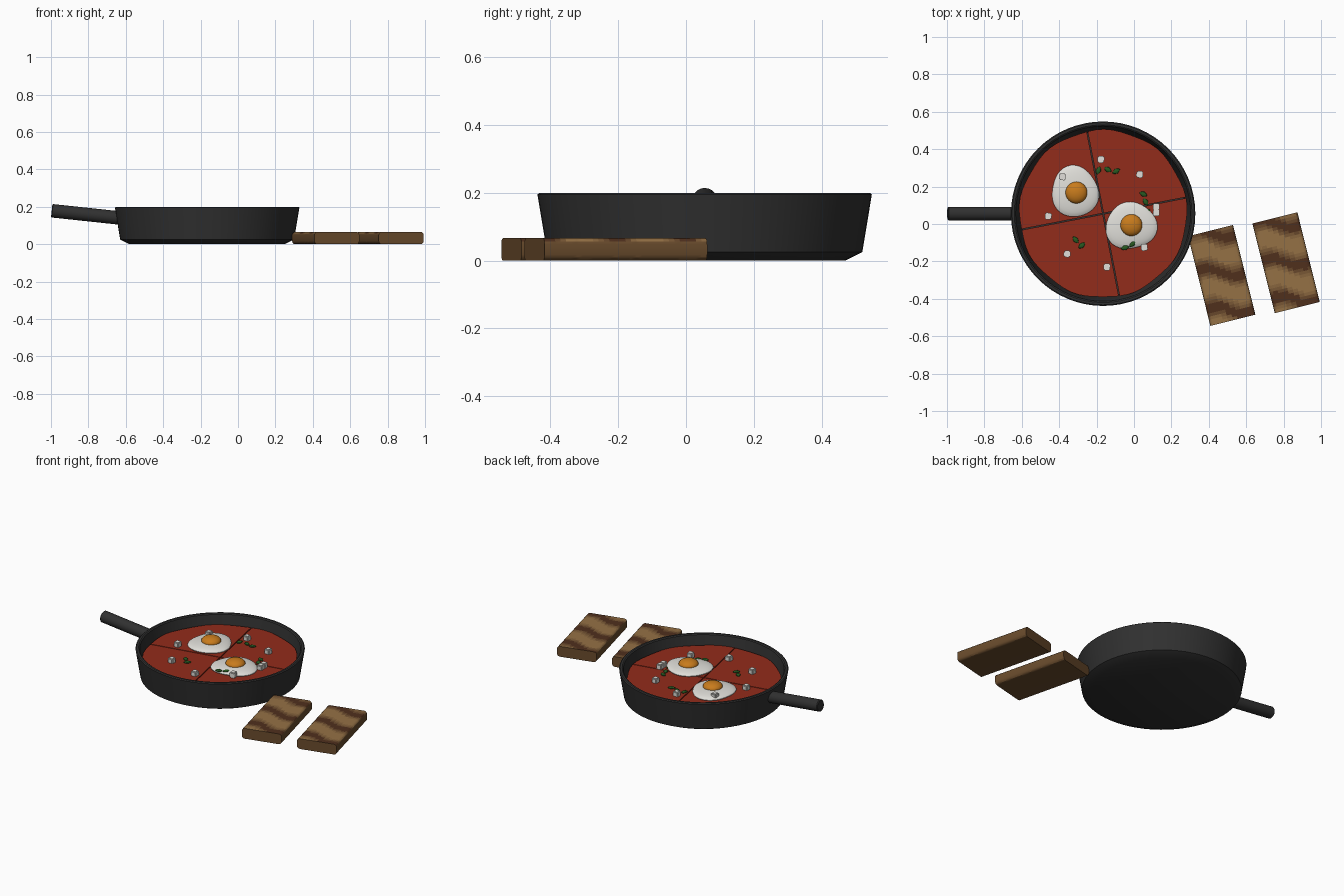
import bpy, bmesh, math, random
from mathutils import Vector, Matrix

if "Cube" in bpy.data.objects:
    bpy.data.objects.remove(bpy.data.objects["Cube"])

random.seed(4)
CX, CY = -0.165, 0.055      # pan centre
SAUCE_Z = 0.137


def mat(name, r, g, b):
    m = bpy.data.materials.new(name)
    m.diffuse_color = (r, g, b, 1)
    m.use_nodes = True
    m.node_tree.nodes["Principled BSDF"].inputs["Base Color"].default_value = m.diffuse_color
    return m


IRON = mat("iron", 0.03, 0.03, 0.03)
SAUCE = mat("sauce", 0.29, 0.025, 0.011)
WHITE = mat("white", 0.75, 0.74, 0.70)
YOLK = mat("yolk", 0.58, 0.20, 0.012)
HERB = mat("herb", 0.02, 0.10, 0.015)
TOAST = [mat("toast_%d" % i, 0.30 - 0.055 * i, 0.165 - 0.034 * i, 0.06 - 0.012 * i) for i in range(5)]
CRUST = mat("crust", 0.14, 0.07, 0.025)


def finish(bm, name, mats, smooth=True):
    bmesh.ops.recalc_face_normals(bm, faces=bm.faces)
    me = bpy.data.meshes.new(name)
    bm.to_mesh(me)
    bm.free()
    ob = bpy.data.objects.new(name, me)
    bpy.context.collection.objects.link(ob)
    for m in mats:
        me.materials.append(m)
    if smooth:
        bpy.context.view_layer.objects.active = ob
        ob.select_set(True)
        bpy.ops.object.shade_smooth_by_angle(angle=math.radians(30))
        ob.select_set(False)
    return ob


def lathe(name, profile, m, loc, steps=64):
    bm = bmesh.new()
    vs = [bm.verts.new((r, 0, z)) for r, z in profile]
    es = [bm.edges.new(p) for p in zip(vs, vs[1:])]
    bmesh.ops.spin(bm, geom=vs + es, axis=(0, 0, 1), cent=(0, 0, 0), angle=math.tau, steps=steps)
    bmesh.ops.remove_doubles(bm, verts=bm.verts, dist=1e-5)
    bmesh.ops.translate(bm, verts=bm.verts, vec=loc)
    return finish(bm, name, [m])


# Pan body: outer wall, rim, inner wall, floor
lathe("pan", [(0, 0), (0.415, 0), (0.465, 0.025), (0.493, 0.195), (0.487, 0.2), (0.475, 0.2),
              (0.468, 0.195), (0.44, 0.035), (0, 0.03)], IRON, (CX, CY, 0))

# Handle, rising gently away from the pan
a, b = Vector((-0.64, CY, 0.141)), Vector((-0.996, CY, 0.179))
bm = bmesh.new()
bmesh.ops.create_cone(bm, cap_ends=True, segments=20, radius1=0.036, radius2=0.036, depth=(b - a).length)
bmesh.ops.bevel(bm, geom=[e for e in bm.edges if abs(e.verts[0].co.z - e.verts[1].co.z) < 1e-5],
                offset=0.004, segments=1, affect='EDGES')
bmesh.ops.transform(bm, verts=bm.verts,
                    matrix=Matrix.Translation((a + b) / 2) @ (b - a).to_track_quat('Z', 'Y').to_matrix().to_4x4())
finish(bm, "handle", [IRON])

# Sauce in four quarters with fine seams between them
bm = bmesh.new()
for q in range(4):
    start = math.radians(11 + 90 * q)
    mid = start + math.pi / 4
    off = Vector((math.cos(mid), math.sin(mid), 0)) * 0.004
    ring = [Vector((0, 0, 0))]
    for i in range(17):
        t = start + i * math.pi / 32
        r = 0.445 + 0.004 * math.sin(9 * t)
        ring.append(Vector((r * math.cos(t), r * math.sin(t), 0)))
    f = bm.faces.new([bm.verts.new(p + off + Vector((CX, CY, 0.034))) for p in ring])
    ext = bmesh.ops.extrude_face_region(bm, geom=[f])
    bmesh.ops.translate(bm, verts=[v for v in ext["geom"] if isinstance(v, bmesh.types.BMVert)],
                        vec=(0, 0, SAUCE_Z - 0.034))
finish(bm, "sauce", [SAUCE])


# Fried eggs: wobbly domed white plus flattened yolk
def egg(n, x, y, phase, yx, yy):
    bm = bmesh.new()
    bmesh.ops.create_uvsphere(bm, u_segments=40, v_segments=16, radius=1)
    for v in bm.verts:
        t = math.atan2(v.co.y, v.co.x)
        w = 0.131 + 0.007 * math.sin(2 * t + phase) + 0.006 * math.sin(3 * t + 2 * phase)
        v.co = Vector((x + v.co.x * w, y + v.co.y * w, SAUCE_Z + 0.004 + v.co.z * 0.024))
    finish(bm, "egg_white_%d" % n, [WHITE])
    bm = bmesh.new()
    bmesh.ops.create_uvsphere(bm, u_segments=32, v_segments=16, radius=1)
    for v in bm.verts:
        v.co = Vector((yx + v.co.x * 0.058, yy + v.co.y * 0.058, 0.163 + v.co.z * 0.03))
    finish(bm, "egg_yolk_%d" % n, [YOLK])


egg(1, -0.316, 0.172, 4.4, -0.308, 0.168)
egg(2, -0.016, -0.01, 1.2, -0.014, -0.006)

# Cheese crumbs
crumbs = [(-0.177, 0.345), (0.03, 0.265), (-0.383, 0.252), (-0.458, 0.042), (-0.358, -0.16),
          (-0.145, -0.23), (0.055, -0.125), (0.119, 0.092), (0.119, 0.06)]
for i, (x, y) in enumerate(crumbs):
    z = 0.155 if i in (2, 6) else 0.148
    bm = bmesh.new()
    bmesh.ops.create_cube(bm, size=0.036)
    bmesh.ops.bevel(bm, geom=bm.edges[:], offset=0.005, segments=2, affect='EDGES')
    bmesh.ops.transform(bm, verts=bm.verts,
                        matrix=Matrix.Translation((x, y, z)) @ Matrix.Rotation(random.uniform(-.1, .1), 4, 'Z'))
    finish(bm, "cheese_%d" % i, [WHITE])

# Herb leaves: pointed flat ovals (x, y, angle)
leaves = [(-0.19, 0.286, 70), (-0.14, 0.291, -30), (-0.095, 0.282, 30), (0.05, 0.16, -25), (0.062, 0.118, -60),
          (0.066, 0.068, 20), (-0.312, -0.085, -50), (-0.279, -0.115, 40), (-0.048, -0.127, 15),
          (-0.008, -0.106, 45), (-0.365, 0.137, 60)]
for i, (x, y, ang) in enumerate(leaves):
    z = 0.153 if i >= 8 else SAUCE_Z + 0.004
    bm = bmesh.new()
    bmesh.ops.create_uvsphere(bm, u_segments=12, v_segments=8, radius=1)
    for v in bm.verts:
        c = v.co
        v.co = Vector((c.x * 0.022, c.y * 0.014 * (1 - 0.4 * abs(c.x)), c.z * 0.007))
    bmesh.ops.transform(bm, verts=bm.verts,
                        matrix=Matrix.Translation((x, y, z)) @ Matrix.Rotation(math.radians(ang), 4, 'Z'))
    finish(bm, "herb_leaf_%d" % i, [HERB])


# Toast: rounded section extruded along its length, browned in bands
def toast(n, x, y, phase):
    w, h, L, r, N = 0.124, 0.066, 0.247, 0.018, 30
    sec = []
    for k, (sx, sz) in enumerate([(1, 0), (1, 1), (-1, 1), (-1, 0)]):
        cx, cz = sx * (w - r), h - r if sz else r
        a0 = [-90, 0, 90, 180][k]
        for s in range(4):
            t = math.radians(a0 + 30 * s)
            sec.append((cx + r * math.cos(t), cz + r * math.sin(t)))
        if k == 1:      # extra columns over the top for the browning
            sec += [(cx - 2 * cx * j / 8, h) for j in range(1, 8)]
    bm = bmesh.new()
    rings = [[bm.verts.new((px, -L + 2 * L * i / N, pz)) for px, pz in sec] for i in range(N + 1)]
    m = len(sec)
    for p, q in zip(rings, rings[1:]):
        for j in range(m):
            f = bm.faces.new((p[j], p[(j + 1) % m], q[(j + 1) % m], q[j]))
            c = f.calc_center_median()
            f.material_index = 5
            if c.z > h - 0.006:
                s = 0.5 + 0.5 * math.sin(c.y * math.tau / 0.21 + phase + 5 * c.x + 0.8 * math.sin(22 * c.x))
                f.material_index = min(4, int(5 * s ** 1.5))
    for ring in (rings[0], rings[-1]):
        bm.faces.new(ring).material_index = 5
    bmesh.ops.transform(bm, verts=bm.verts,
                        matrix=Matrix.Translation((x, y, 0)) @ Matrix.Rotation(math.radians(14), 4, 'Z'))
    finish(bm, "toast_%d" % n, TOAST + [CRUST])


toast(1, 0.469, -0.275, 1.0)
toast(2, 0.813, -0.207, 1.4)
